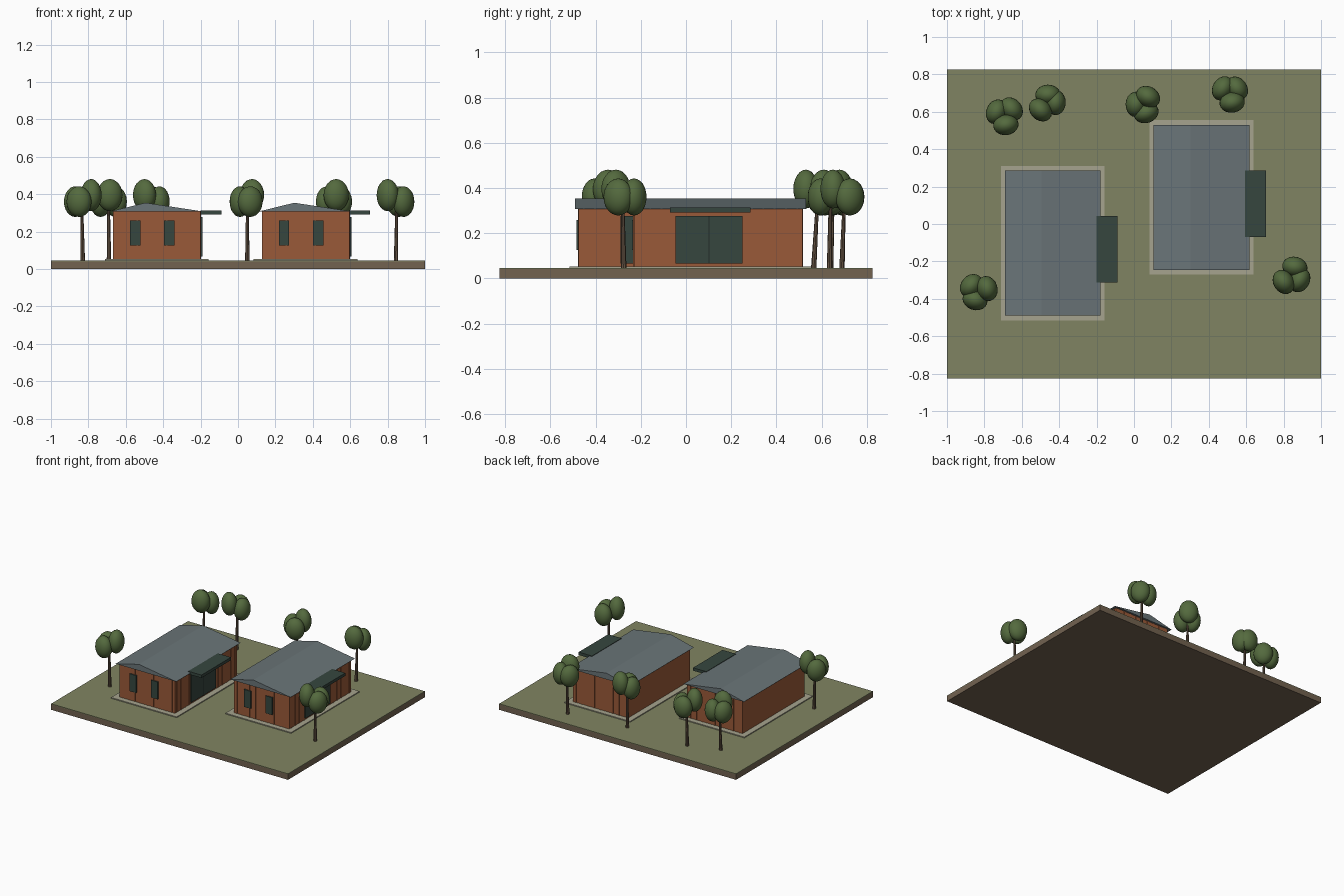
import bpy, bmesh, math
from mathutils import Vector, Matrix

cube = bpy.data.objects.get("Cube")
if cube:
    bpy.data.objects.remove(cube, do_unlink=True)


def material(name, rgb):
    lin = [((c / 255 + 0.055) / 1.055) ** 2.4 for c in rgb] + [1.0]
    m = bpy.data.materials.new(name)
    m.use_nodes = True
    m.diffuse_color = lin
    m.node_tree.nodes["Principled BSDF"].inputs["Base Color"].default_value = lin
    return m


GRASS = material("grass", (128, 132, 98))
SOIL = material("soil", (114, 98, 80))
PAVING = material("paving", (166, 164, 142))
BRICK = material("brick", (154, 90, 56))
ROOF = material("roof_metal", (106, 117, 120))
DARK = material("dark_glass", (54, 70, 63))
SEAM = material("door_seam", (34, 44, 40))
BARK = material("bark", (102, 84, 68))
LEAF = material("foliage", (84, 106, 62))


def finish(bm, name, mat, smooth=False):
    bmesh.ops.recalc_face_normals(bm, faces=bm.faces[:])
    mesh = bpy.data.meshes.new(name)
    for f in bm.faces:
        f.smooth = smooth
    bm.to_mesh(mesh)
    bm.free()
    mesh.materials.append(mat)
    obj = bpy.data.objects.new(name, mesh)
    bpy.context.collection.objects.link(obj)
    return obj


def add_box(bm, x, y, z):
    # x, y, z are (low, high) pairs
    size = [b - a for a, b in (x, y, z)]
    mid = [(a + b) / 2 for a, b in (x, y, z)]
    bmesh.ops.create_cube(bm, size=1, matrix=Matrix.Translation(mid) @ Matrix.Diagonal((*size, 1)))


def box(name, x, y, z, mat):
    bm = bmesh.new()
    add_box(bm, x, y, z)
    return finish(bm, name, mat)


def house(label, cx, cy):
    def part(name, x, y, z, mat):
        box(f"{label}_{name}", [cx + v for v in x], [cy + v for v in y], z, mat)

    w, d = 0.234, 0.373
    part("paving", (-0.277, 0.277), (-0.413, 0.413), (0.04, 0.053), PAVING)
    part("walls", (-w, w), (-d, d), (0.045, 0.308), BRICK)

    # Off-centre gable roof, extruded along y
    bm = bmesh.new()
    profile = [(-0.256, 0.306), (0.256, 0.306), (-0.06, 0.354)]
    face = bm.faces.new([bm.verts.new((cx + x, cy - 0.388, z)) for x, z in profile])
    ext = bmesh.ops.extrude_face_region(bm, geom=[face])
    moved = [g for g in ext["geom"] if isinstance(g, bmesh.types.BMVert)]
    bmesh.ops.translate(bm, verts=moved, vec=(0, 0.776, 0))
    finish(bm, f"{label}_roof", ROOF)

    # Thin cladding battens on the front, back and entrance walls
    bm = bmesh.new()
    for i in range(-4, 5):
        x = cx + i * 0.052
        for s in (-1, 1):
            add_box(bm, (x - 0.004, x + 0.004),
                    sorted((cy + s * d, cy + s * (d + 0.003))), (0.053, 0.306))
    for i in range(-7, 8):
        y = i * 0.05
        if not -0.2 < y < 0.125:
            add_box(bm, (cx + w, cx + w + 0.003), (cy + y - 0.004, cy + y + 0.004), (0.053, 0.306))
    finish(bm, f"{label}_battens", BRICK)

    # Front windows, double door and canopy
    for side, x in (("right", -0.115), ("left", 0.067)):
        part(f"window_{side}", (x - 0.028, x + 0.028), (-d - 0.009, -d), (0.125, 0.258), DARK)
    part("door", (w, w + 0.009), (-0.188, 0.108), (0.066, 0.277), DARK)
    part("door_seam", (w, w + 0.011), (-0.043, -0.037), (0.066, 0.277), SEAM)
    part("canopy", (0.233, 0.345), (-0.212, 0.144), (0.291, 0.313), DARK)


def tree(label, base, blobs):
    # Each blob is (x, y); the first one is the tallest
    foot = Vector((*base, 0.044))
    mid = sum((Vector((*b, 0.34)) for b in blobs), Vector()) / len(blobs)
    axis = mid - foot
    bm = bmesh.new()
    turn = axis.to_track_quat("Z", "Y").to_matrix().to_4x4()
    bmesh.ops.create_cone(bm, cap_ends=True, segments=8, radius1=0.012, radius2=0.007,
                          depth=axis.length, matrix=Matrix.Translation((foot + mid) / 2) @ turn)
    finish(bm, f"{label}_trunk", BARK)
    bm = bmesh.new()
    for i, (x, y) in enumerate(blobs):
        angle = math.atan2(y - mid.y, x - mid.x)
        z, h = (0.395, 0.086) if i == 0 else (0.36, 0.082)
        mat = (Matrix.Translation((x, y, z)) @ Matrix.Rotation(angle, 4, "Z")
               @ Matrix.Diagonal((0.055, 0.068, h, 1)))
        bmesh.ops.create_icosphere(bm, subdivisions=3, radius=1, matrix=mat)
    finish(bm, f"{label}_foliage", LEAF, smooth=True)


# Ground
box("soil_base", (-1, 1), (-0.825, 0.825), (0, 0.041), SOIL)
box("lawn", (-1, 1), (-0.825, 0.825), (0.041, 0.046), GRASS)

# Houses
house("west_house", -0.434, -0.102)
house("east_house", 0.361, 0.142)

# Trees
TREES = [
    ((-0.69, 0.565), [(-0.685, 0.53), (-0.735, 0.60), (-0.655, 0.615)]),
    ((-0.46, 0.64), [(-0.50, 0.61), (-0.46, 0.69), (-0.42, 0.65)]),
    ((0.05, 0.635), [(0.075, 0.68), (0.01, 0.64), (0.065, 0.595)]),
    ((0.515, 0.69), [(0.525, 0.65), (0.475, 0.725), (0.55, 0.725)]),
    ((-0.83, -0.36), [(-0.785, -0.345), (-0.87, -0.33), (-0.85, -0.405)]),
    ((0.845, -0.275), [(0.80, -0.31), (0.86, -0.23), (0.885, -0.30)]),
]
for n, (base, blobs) in enumerate(TREES, 1):
    tree(f"tree_{n}", base, blobs)
